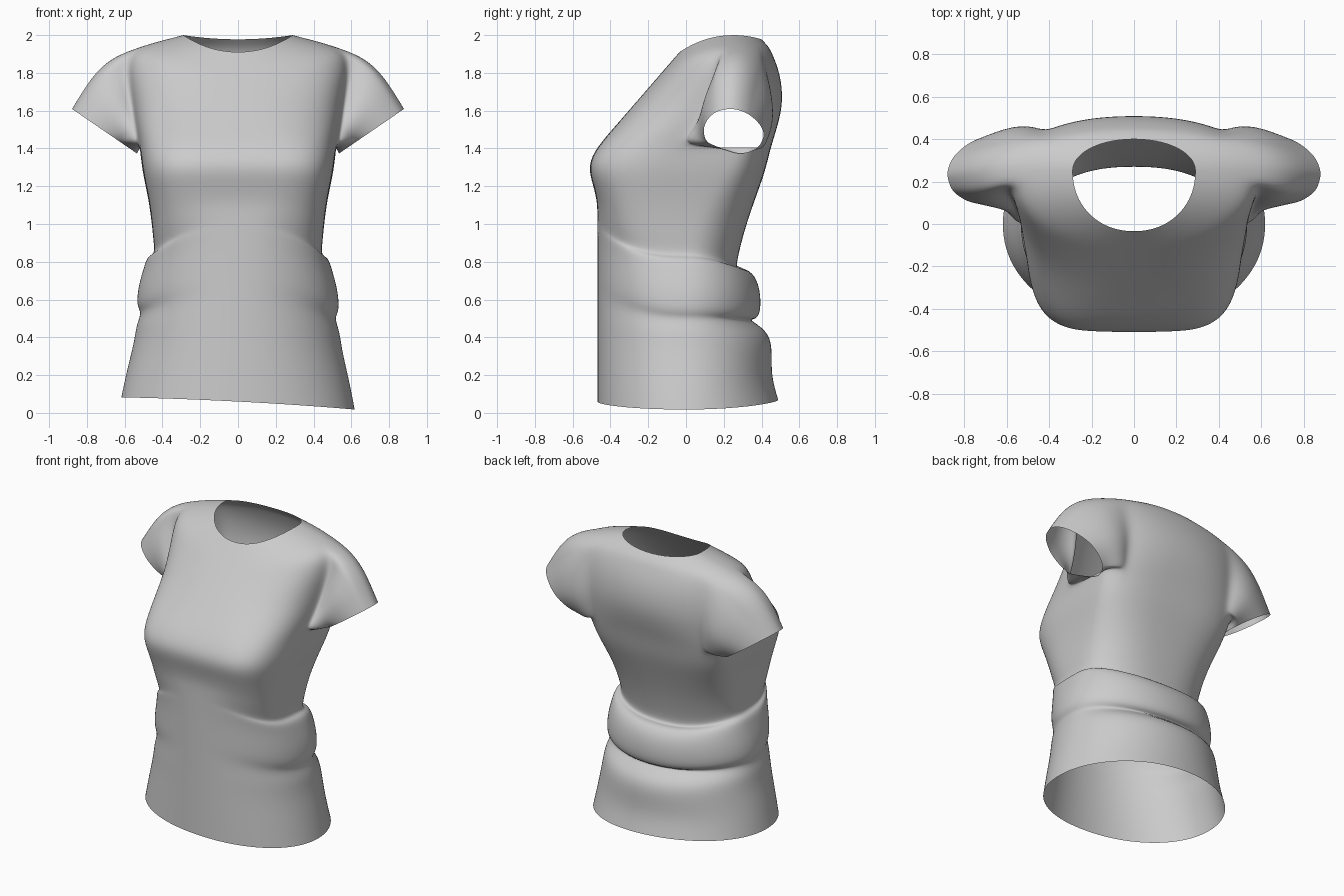
import bpy, bmesh, math
from mathutils import Vector

cube = bpy.data.objects.get("Cube")
if cube:
    bpy.data.objects.remove(cube)

cloth = bpy.data.materials.new("light_grey_cloth")
cloth.use_nodes = True
GREY = (.6, .6, .6, 1)
cloth.diffuse_color = GREY
cloth.node_tree.nodes["Principled BSDF"].inputs["Base Color"].default_value = GREY

SIDES = 40
HALF = SIDES // 2

# Hem to bust: height at front, side and back, half width, back depth
SKIRT = [
    (.06, .05, .07, .62, .49),
    (.2, .2, .2, .59, .45),
    (.38, .36, .35, .55, .46),
    (.5, .45, .44, .54, .43),
    (.62, .52, .5, .51, .32),     # lower crease
    (.7, .55, .49, .54, .39),
    (.8, .66, .6, .53, .4),       # draped fold
    (.9, .76, .71, .5, .38),
    (.97, .83, .77, .48, .32),
    (1, .83, .74, .44, .26),      # waist tuck
    (1.06, .92, .85, .45, .28),
    (1.12, 1.03, 1, .46, .32),
    (1.2, 1.16, 1.17, .48, .38),
    (1.31, 1.29, 1.28, .51, .42),
]
# Armpit to neck: height at front and side, half width, back depth
YOKE = [
    (1.41, 1.41, .52, .45),
    (1.5, 1.5, .54, .48),
    (1.6, 1.62, .56, .51),
    (1.68, 1.74, .58, .51),
    (1.76, 1.84, .59, .49),
    (1.82, 1.92, .57, .46),
    (1.87, 1.96, .45, .44),
    (1.91, 2, .29, .4),
]
RINGS = SKIRT + [(zf, zs, zf + (zs - zf) * .75, w, yb) for zf, zs, w, yb in YOKE]
LOW = len(SKIRT)         # rings bounding the armholes
HIGH = LOW + 5
FRONT, BACK = -1, 5      # columns bounding the armholes


def spow(value, power):
    return math.copysign(abs(value) ** power, value)


def bell(z, middle, spread):
    return math.exp(-((z - middle) / spread) ** 2)


def front_depth(z):
    # Straight drop below the bust, straight slope above it
    return max(-.47 - .055 * bell(z, 1.3, .1), -.47 + .87 * (z - 1.41))


def ring_point(ring, i):
    front_z, side_z, back_z, width, back_y = ring
    angle = math.tau * i / SIDES
    c, s = math.cos(angle), math.sin(angle)
    square = 2.1 + 2.4 * bell(front_z, 1.3, .25)
    if s > 0:
        square = 2 + (square - 2) * .4
    middle = .25 * min(1, max(0, (front_z - 1.1) / .3))
    depth = back_y - middle if s > 0 else middle - front_depth(front_z)
    x = width * spow(c, 2 / square)
    y = middle + depth * spow(s, 2 / square)
    z = side_z * c * c + (back_z if s > 0 else front_z) * s * s
    # The hem hangs a little lower on the left
    return Vector((x, y, z - .055 * x * max(0, 1 - z)))


def column(side, j):
    return (j if side > 0 else HALF - j) % SIDES


def cuff_point(side, c, s):
    reach = c if c < 0 else c ** 1.3
    return Vector((side * (.705 + .175 * reach), .25 - .02 * c + .165 * s, 1.49 + .12 * reach))


bm = bmesh.new()
grid = [[bm.verts.new(ring_point(ring, i)) for i in range(SIDES)] for ring in RINGS]

# Torso, leaving out the armholes
holes = set()
for k in range(LOW, HIGH):
    for j in range(FRONT, BACK):
        holes |= {(k, column(1, j)), (k, column(-1, j + 1))}
for k in range(len(RINGS) - 1):
    for i in range(SIDES):
        if (k, i) not in holes:
            j = (i + 1) % SIDES
            bm.faces.new((grid[k][i], grid[k][j], grid[k + 1][j], grid[k + 1][i]))

# Sleeves, drawn out from each armhole to a slanted cuff
path = [(LOW, j) for j in range(FRONT, BACK)]
path += [(k, BACK) for k in range(LOW, HIGH)]
path += [(HIGH, j) for j in range(BACK, FRONT, -1)]
path += [(k, FRONT) for k in range(HIGH, LOW, -1)]
STEPS = 5
for side in (1, -1):
    previous = [grid[k][column(side, j)] for k, j in path]
    start = [vert.co.copy() for vert in previous]
    for step in range(1, STEPS + 1):
        t = step / STEPS
        puff = math.sin(math.pi * t) * (1 - .4 * t)
        current = []
        for p in start:
            angle = math.atan2((p.y - .26) / .19, (p.z - 1.66) / .26)
            c, s = math.cos(angle), math.sin(angle)
            top = max(c, 0)
            bulge = Vector((side * .03 * top, .045 * s, .055 * top))
            current.append(bm.verts.new(p.lerp(cuff_point(side, c, s), t) + bulge * puff))
        for i in range(len(path)):
            j = (i + 1) % len(path)
            bm.faces.new((previous[i], previous[j], current[j], current[i]))
        previous = current

bmesh.ops.recalc_face_normals(bm, faces=bm.faces)
mesh = bpy.data.meshes.new("shirt")
bm.to_mesh(mesh)
bm.free()
mesh.materials.append(cloth)
mesh.shade_smooth()
shirt = bpy.data.objects.new("shirt", mesh)
bpy.context.collection.objects.link(shirt)
smooth = shirt.modifiers.new("smooth_cloth", "SUBSURF")
smooth.levels = smooth.render_levels = 2
